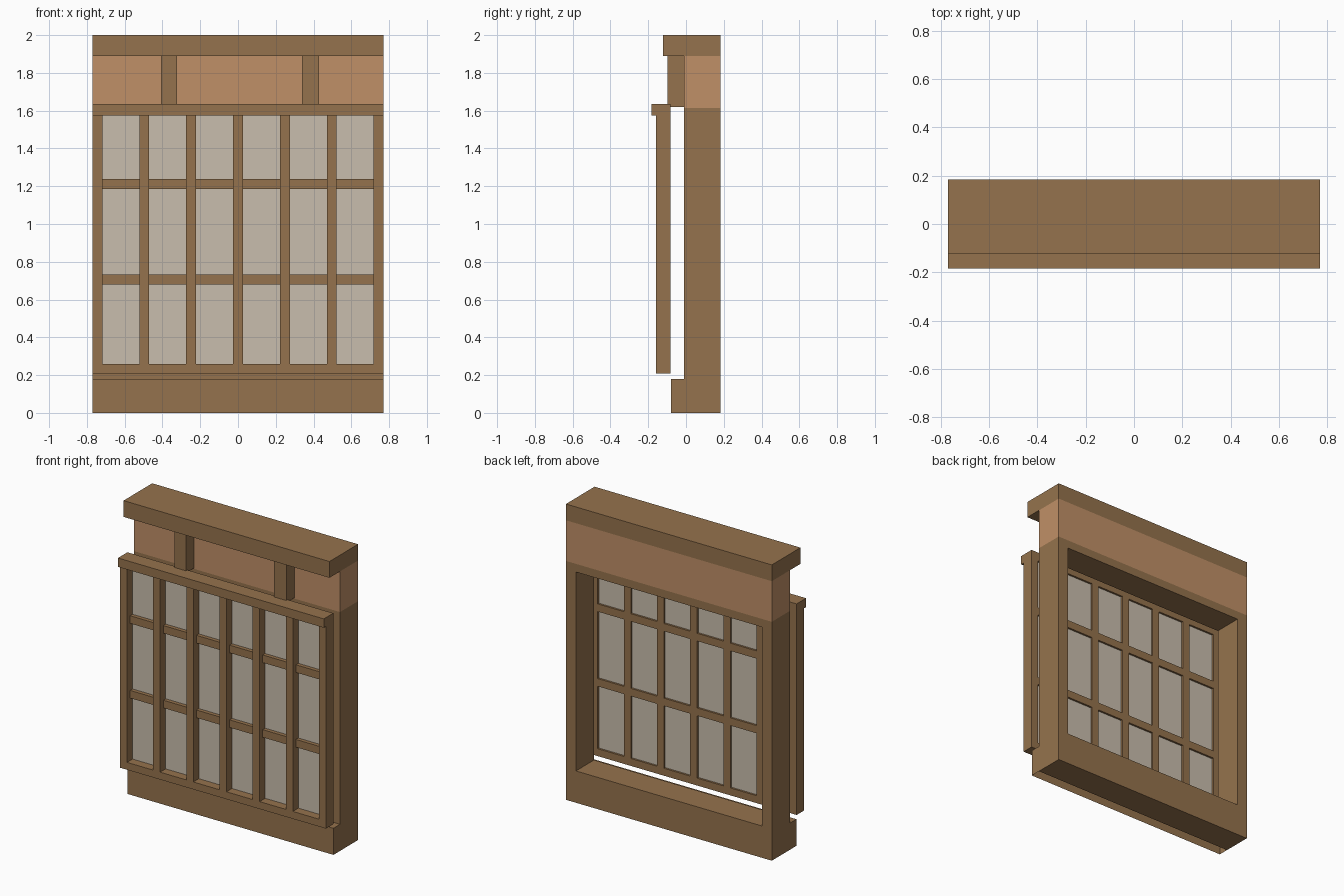
import bpy, bmesh

if "Cube" in bpy.data.objects:
    bpy.data.objects.remove(bpy.data.objects["Cube"])


def material(name, rgb):
    m = bpy.data.materials.new(name)
    m.diffuse_color = (*rgb, 1)
    m.use_nodes = True
    m.node_tree.nodes["Principled BSDF"].inputs["Base Color"].default_value = m.diffuse_color
    return m


WOOD = material("brown wood", (0.300, 0.171, 0.074))
PLASTER = material("tan plaster", (0.527, 0.279, 0.136))
PAPER = material("pale pane", (0.584, 0.515, 0.418))


def box(name, x, y, z, mat, open_bottom=False):
    """Box from (min, max) ranges on each axis."""
    bm = bmesh.new()
    bmesh.ops.create_cube(bm, size=1)
    for v in bm.verts:
        v.co = [r[0] if c < 0 else r[1] for c, r in zip(v.co, (x, y, z))]
    bm.normal_update()
    if open_bottom:
        down = [f for f in bm.faces if f.normal.z < -0.9]
        bmesh.ops.delete(bm, geom=down, context='FACES_ONLY')
    me = bpy.data.meshes.new(name)
    bm.to_mesh(me)
    bm.free()
    me.materials.append(mat)
    ob = bpy.data.objects.new(name, me)
    bpy.context.collection.objects.link(ob)
    return ob


W = 0.77                 # half width
WALL = (-0.01, 0.183)    # wall depth
LAT = (-0.16, -0.082)    # lattice depth

# Wall frame around the opening
box("wall_sill", (-W, W), WALL, (0, 0.215), WOOD)
box("wall_lintel", (-W, W), WALL, (1.56, 1.615), WOOD)
for side, x in (("left", (-W, -0.695)), ("right", (0.695, W))):
    box("wall_jamb_" + side, x, WALL, (0.215, 1.56), WOOD)

# Plaster band, top beam and base board (open underneath)
box("plaster_band", (-W, W), WALL, (1.615, 1.89), PLASTER)
box("top_beam", (-W, W), (-0.123, 0.183), (1.89, 2.0), WOOD)
box("base_board", (-W, W), (-0.08, -0.01), (0, 0.18), WOOD, open_bottom=True)

# Short posts in front of the plaster
for i, x in enumerate(((-0.407, -0.322), (0.339, 0.429))):
    box(f"short_post_{i}", x, (-0.097, -0.01), (1.62, 1.89), WOOD)

# Lattice screen: cap, bottom rail, upright bars, set-back cross bars, pane
box("lattice_cap", (-W, W), (-0.183, -0.082), (1.575, 1.635), WOOD)
box("lattice_bottom_rail", (-W, W), LAT, (0.208, 0.258), WOOD)
HALF = 0.026
for i in range(7):
    cx = (i - 3) * (W - HALF) / 3
    box(f"lattice_upright_{i}", (cx - HALF, cx + HALF), LAT, (0.258, 1.575), WOOD)
for i, z in enumerate((0.68, 1.185)):
    box(f"lattice_cross_bar_{i}", (-0.745, 0.745), (-0.127, -0.082), (z, z + 0.052), WOOD)
box("lattice_pane", (-0.745, 0.745), (-0.101, -0.095), (0.24, 1.59), PAPER)
